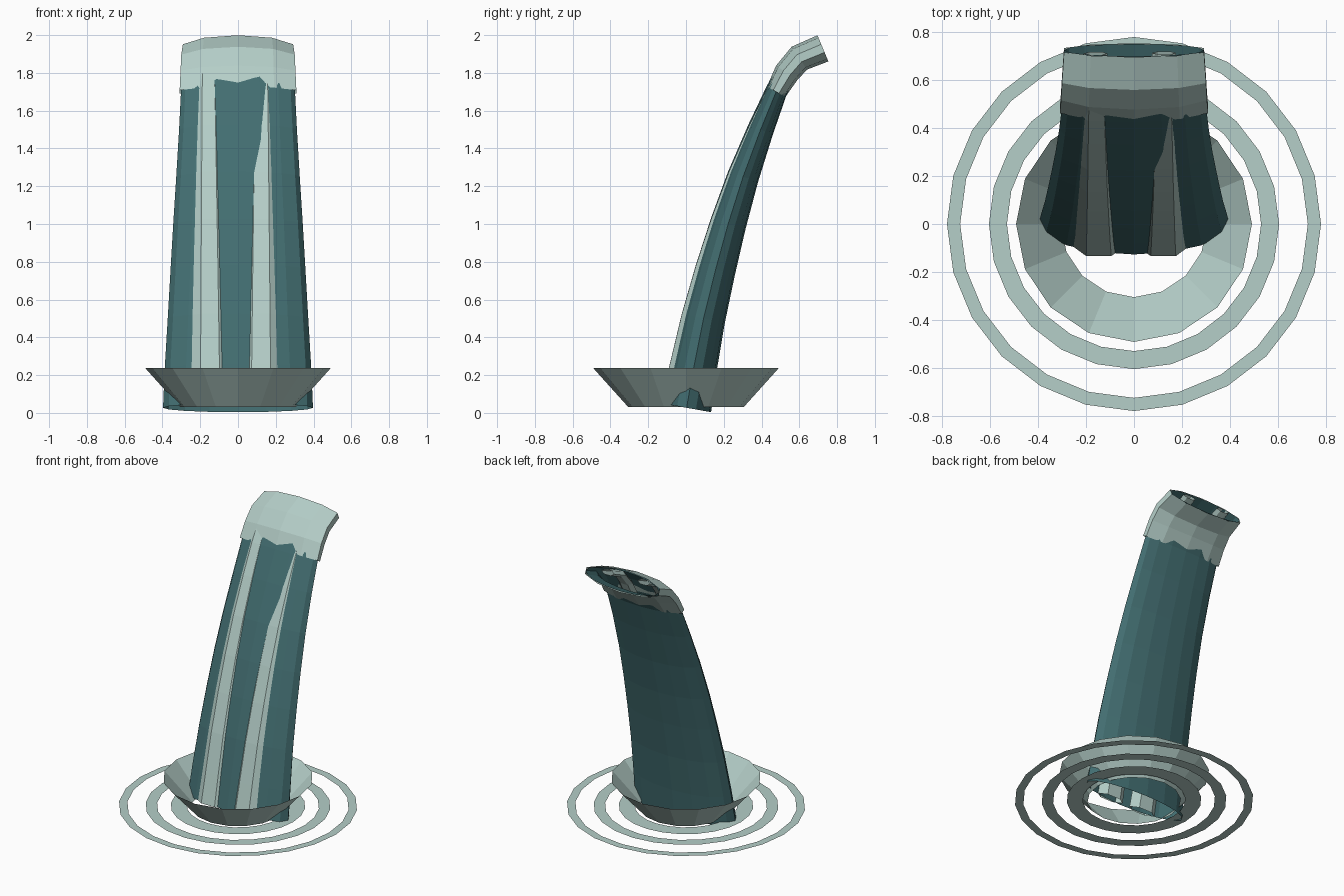
import bpy
from math import sin, cos, pi
from mathutils import Vector

if "Cube" in bpy.data.objects:
    bpy.data.objects.remove(bpy.data.objects["Cube"])


def material(name, rgb):
    m = bpy.data.materials.new(name)
    m.diffuse_color = (*rgb, 1)
    m.use_nodes = True
    m.node_tree.nodes["Principled BSDF"].inputs["Base Color"].default_value = m.diffuse_color
    return m


WATER = material("water", (0.055, 0.155, 0.165))
FOAM = material("foam", (0.46, 0.62, 0.58))


def loft(name, rings, mat):
    """Open flat-shaded skin through equal-sized rings of points."""
    n = len(rings[0])
    faces = []
    for r in range(len(rings) - 1):
        for i in range(n):
            j = (i + 1) % n
            faces.append((r * n + i, r * n + j, (r + 1) * n + j, (r + 1) * n + i))
    mesh = bpy.data.meshes.new(name)
    mesh.from_pydata([p for ring in rings for p in ring], [], faces)
    mesh.materials.append(mat)
    obj = bpy.data.objects.new(name, mesh)
    bpy.context.collection.objects.link(obj)
    return obj


def circle(r, z, n):
    return [Vector((r * sin(2 * pi * i / n), -r * cos(2 * pi * i / n), z)) for i in range(n)]


def sweep(name, path, n, mat, turn=0):
    """Ellipses along a bent path of (x, y, z, half width, half depth, forward offset)."""
    rings = []
    for k, (x, y, z, a, b, off) in enumerate(path):
        p, q = path[max(k - 1, 0)], path[min(k + 1, len(path) - 1)]
        t = Vector((0, q[1] - p[1], q[2] - p[2])).normalized()
        front = Vector((0, -t.z, t.y))
        c = Vector((x, y, z)) + front * off
        angles = [2 * pi * (i + turn) / n for i in range(n)]
        rings.append([c + Vector((a * sin(w), 0, 0)) + front * b * cos(w) for w in angles])
    return loft(name, rings, mat)


# Centre line (y, z, half width, half depth) of the leaning water column
SPINE = [(.003, .027, .397, .132), (.04, .235, .388, .123), (.093, .5, .372, .115),
         (.157, .76, .357, .106), (.223, 1.0, .343, .096), (.302, 1.25, .327, .084),
         (.395, 1.5, .312, .07), (.477, 1.70, .302, .058), (.533, 1.80, .298, .06),
         (.6, 1.878, .296, .063), (.725, 1.93, .292, .066)]
sweep("water_column", [(0, y, z, a, b, 0) for y, z, a, b in SPINE], 16, WATER)

# Foam crest wrapped round the curled tip
CREST = [(.325, .056), (.32, .068), (.316, .073), (.307, .075)]
sweep("foam_crest", [(0, s[0], s[1], a, b, 0) for s, (a, b) in zip(SPINE[-4:], CREST)], 10, FOAM)

# Foam streaks sinking into the front of the column
for name, x0, x1, fade in (("left_streak", -.147, -.16, 1.35), ("right_streak", .122, .125, 1.6)):
    pts = []
    for k, (y, z, a, b) in enumerate(SPINE):
        f = k / (len(SPINE) - 1)
        depth = .045 - .025 * f
        proud = .02 * (1 - fade * f)
        pts.append((x0 + (x1 - x0) * f, y, z, .105 - .055 * f, depth,
                    .9 * b + proud - depth * .866))
    sweep(name, pts, 6, FOAM, .5)

# Flared splash collar
loft("splash_collar", [circle(.305, .03, 16), circle(.492, .238, 16)], FOAM)

# Flat ripple rings
for k, (r0, r1) in enumerate(((.335, .44), (.53, .605), (.725, .78))):
    loft(f"ripple_{k + 1}", [circle(r1, .036, 24), circle(r0, .036, 24)], FOAM)
